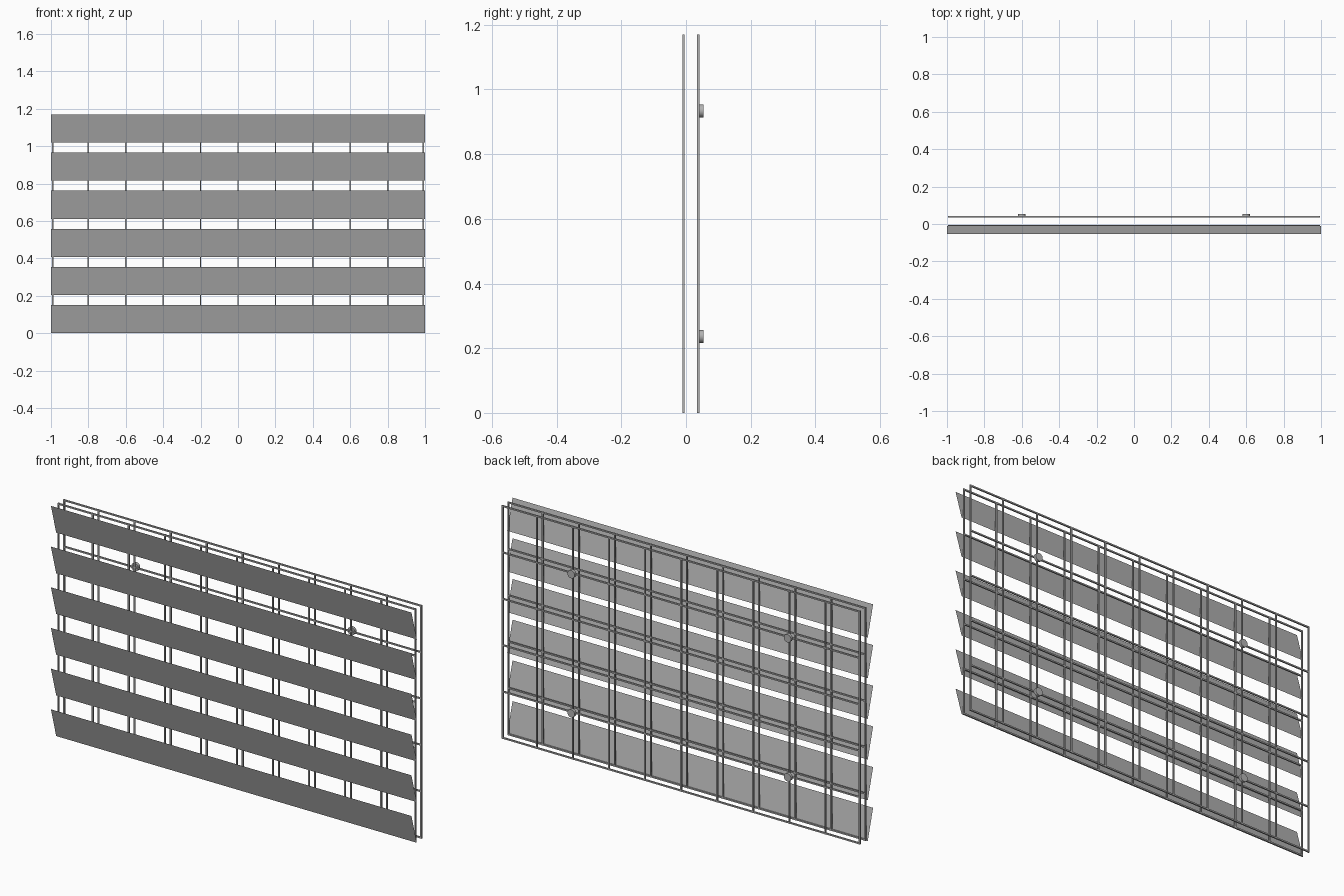
import bpy, bmesh
from mathutils import Matrix

old = bpy.data.objects.get("Cube")
if old:
    bpy.data.objects.remove(old, do_unlink=True)


def material(name, grey):
    m = bpy.data.materials.new(name)
    m.use_nodes = True
    colour = (grey, grey, grey, 1)
    m.diffuse_color = colour
    m.node_tree.nodes["Principled BSDF"].inputs["Base Color"].default_value = colour
    return m


metal = material("grey metal", 0.45)

WIDTH, HEIGHT = 2.0, 1.17
ROWS = [0.004 + i * (HEIGHT - 0.008) / 5 for i in range(6)]
COLUMNS = [-0.99] + [i * 0.2 for i in range(-4, 5)] + [0.99]


def finish(name, bm):
    mesh = bpy.data.meshes.new(name)
    bm.to_mesh(mesh)
    bm.free()
    mesh.materials.append(metal)
    ob = bpy.data.objects.new(name, mesh)
    bpy.context.collection.objects.link(ob)
    return ob


def bar(bm, centre, size):
    bmesh.ops.create_cube(bm, size=1, matrix=Matrix.Translation(centre) @ Matrix.Diagonal((*size, 1)))


# Wire grids: crossing square wires
def grid(name, y, t):
    bm = bmesh.new()
    for x in COLUMNS:
        bar(bm, (x, y, HEIGHT / 2), (t, t, HEIGHT))
    for z in ROWS:
        bar(bm, (0, y, z), (1.98 + t, t, t))
    finish(name, bm)


grid("front_grid", -0.008, 0.007)
grid("back_grid", 0.038, 0.007)

# Slats: thin sheets leaning forward at the top
for i in range(6):
    z = i * 0.204
    bm = bmesh.new()
    rows = [[bm.verts.new((x, -0.012 - 0.042 * f, z + 0.15 * f)) for x in (-WIDTH / 2, WIDTH / 2)]
            for f in (0, 0.5, 1)]
    for (a, b), (c, d) in zip(rows, rows[1:]):
        bm.faces.new((a, b, d, c))
    finish(f"slat_{i + 1}", bm)

# Mounting knobs on the back grid
for side, x in (("left", 0.6), ("right", -0.6)):
    for level, z in (("lower", ROWS[1]), ("upper", ROWS[4])):
        bm = bmesh.new()
        place = Matrix.Translation((x, 0.047, z)) @ Matrix.Rotation(1.5708, 4, 'X')
        bmesh.ops.create_cone(bm, cap_ends=True, segments=24, radius1=0.02, radius2=0.02,
                              depth=0.014, matrix=place)
        ob = finish(f"{side}_{level}_knob", bm)
        bpy.ops.object.select_all(action='DESELECT')
        ob.select_set(True)
        bpy.context.view_layer.objects.active = ob
        bpy.ops.object.shade_smooth_by_angle()
